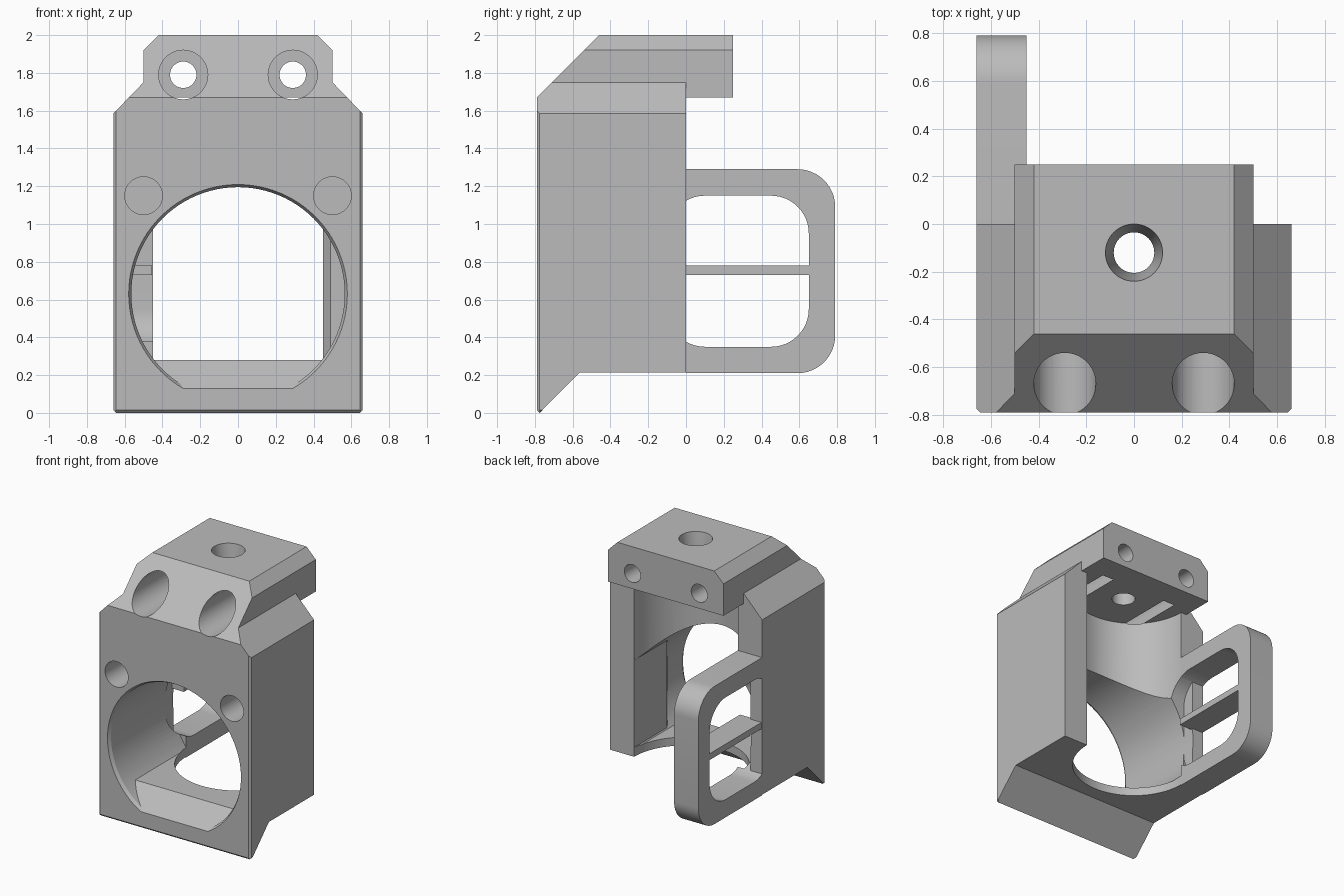
import bpy, bmesh
from math import sin, cos, pi

if "Cube" in bpy.data.objects:
    bpy.data.objects.remove(bpy.data.objects["Cube"])

grey = bpy.data.materials.new("plain grey")
grey.use_nodes = True
grey.diffuse_color = (0.5, 0.5, 0.5, 1)
grey.node_tree.nodes["Principled BSDF"].inputs["Base Color"].default_value = (0.5, 0.5, 0.5, 1)


def place(axis, a, b, c):
    """Profile point (a, b) at depth c along the axis."""
    return {"x": (c, a, b), "y": (a, c, b), "z": (a, b, c)}[axis]


def loft(name, axis, rings):
    """Solid through (points, depth) rings along an axis."""
    bm = bmesh.new()
    loops = [[bm.verts.new(place(axis, a, b, c)) for a, b in pts] for pts, c in rings]
    n = len(loops[0])
    bm.faces.new(loops[0])
    bm.faces.new(loops[-1])
    for lo, hi in zip(loops, loops[1:]):
        for i in range(n):
            j = (i + 1) % n
            bm.faces.new((lo[i], lo[j], hi[j], hi[i]))
    bmesh.ops.recalc_face_normals(bm, faces=bm.faces)
    mesh = bpy.data.meshes.new(name)
    bm.to_mesh(mesh)
    bm.free()
    mesh.materials.append(grey)
    ob = bpy.data.objects.new(name, mesh)
    bpy.context.collection.objects.link(ob)
    return ob


def prism(name, axis, pts, lo, hi):
    return loft(name, axis, [(pts, lo), (pts, hi)])


def circle(a, b, r, n=64):
    return [(a + r * cos(2 * pi * i / n), b + r * sin(2 * pi * i / n)) for i in range(n)]


def rect(a0, a1, b0, b1):
    return [(a0, b0), (a1, b0), (a1, b1), (a0, b1)]


def round_rect(a0, a1, b0, b1, r_low, r_high, n=12):
    """Rectangle with corner radii at its low and high ends in a."""
    pts = []
    corners = [(a1 - r_high, b1 - r_high, r_high), (a0 + r_low, b1 - r_low, r_low),
               (a0 + r_low, b0 + r_low, r_low), (a1 - r_high, b0 + r_high, r_high)]
    for k, (a, b, r) in enumerate(corners):
        if r == 0:
            pts.append((a, b))
            continue
        for i in range(n + 1):
            t = pi / 2 * (k + i / n)
            pts.append((a + r * cos(t), b + r * sin(t)))
    return pts


def mirrored(half):
    return half + [(-a, b) for a, b in reversed(half)]


def combine(ob, tool, operation="DIFFERENCE"):
    mod = ob.modifiers.new("combine", "BOOLEAN")
    mod.operation = operation
    mod.solver = "EXACT"
    mod.object = tool
    bpy.context.view_layer.objects.active = ob
    bpy.ops.object.modifier_apply(modifier=mod.name)
    bpy.data.objects.remove(tool)


# Housing: front, side and plan outlines intersected
body = prism("housing", "y", mirrored([(0.645, 0), (0.66, 0.015), (0.66, 1.585), (0.5, 1.75),
                                       (0.5, 1.92), (0.42, 2)]), -0.85, 0.3)
side = [(-0.775, 0), (-0.56, 0.215), (0, 0.215), (0, 1.67), (0.25, 1.67), (0.25, 2),
        (-0.46, 2), (-0.79, 1.67), (-0.79, 0.015)]
combine(body, prism("side_outline", "x", side, -0.9, 0.9), "INTERSECT")
plan = mirrored([(0.645, -0.79), (0.66, -0.775), (0.66, 0.4)])
combine(body, prism("plan_outline", "z", plan, -0.1, 2.1), "INTERSECT")
for s in (-1, 1):
    combine(body, prism("shoulder_trim", "z", rect(*sorted((s * 0.5, s * 0.8)), 0, 0.4), 1.6, 1.8))

# Front bore with a sloped floor and one narrower rear wall
bore = loft("bore", "y", [(circle(0, 0.63, 0.59, 96), -0.81), (circle(0, 0.63, 0.565, 96), -0.765),
                          (circle(0, 0.63, 0.565, 96), 0.01)])
floor = [(-0.85, 0.07), (-0.64, 0.28), (0.1, 0.28), (0.1, 1.3), (-0.85, 1.3)]
combine(bore, prism("floor_outline", "x", floor, -0.8, 0.8), "INTERSECT")
combine(bore, prism("wall_outline", "z", [(0.45, -0.41), (0.49, -0.47), (0.8, -0.47),
                                          (0.8, 0.1), (0.45, 0.1)], 0, 1.4))
combine(body, bore)

# Upright round pocket, open at the back and below
combine(body, prism("pocket", "z", circle(0, 0, 0.45, 96), 0.1, 1.67))

# Screw holes
for x in (-0.29, 0.29):
    combine(body, prism("long_hole", "y", circle(x, 1.79, 0.07, 40), -0.9, 0.4))
    combine(body, prism("head_hole", "y", circle(x, 1.79, 0.13), -0.9, 0.05))
for x in (-0.5, 0.5):
    combine(body, prism("face_hole", "y", circle(x, 1.15, 0.1, 40), -0.9, -0.5))
combine(body, loft("top_hole", "z", [(circle(0, -0.12, 0.085), 1.6), (circle(0, -0.12, 0.085), 1.75),
                                     (circle(0, -0.12, 0.12), 2.001)]))

# Side loop with rounded far end and window
window = round_rect(-0.1, 0.65, 0.35, 1.15, 0.2, 0.2)
combine(body, prism("window_inner", "x", window, -0.56, -0.4))
loop = prism("side_loop", "x", round_rect(0, 0.79, 0.21, 1.29, 0, 0.2), -0.66, -0.45)
combine(loop, prism("window_cut", "x", window, -0.8, -0.3))

# Crossbar in the window
bar = prism("crossbar", "x", rect(-0.02, 0.66, 0.73, 0.78), -0.655, -0.455)

for ob in (body, loop, bar):
    bpy.ops.object.select_all(action="DESELECT")
    ob.select_set(True)
    bpy.context.view_layer.objects.active = ob
    bpy.ops.object.shade_smooth_by_angle(angle=pi / 7)
